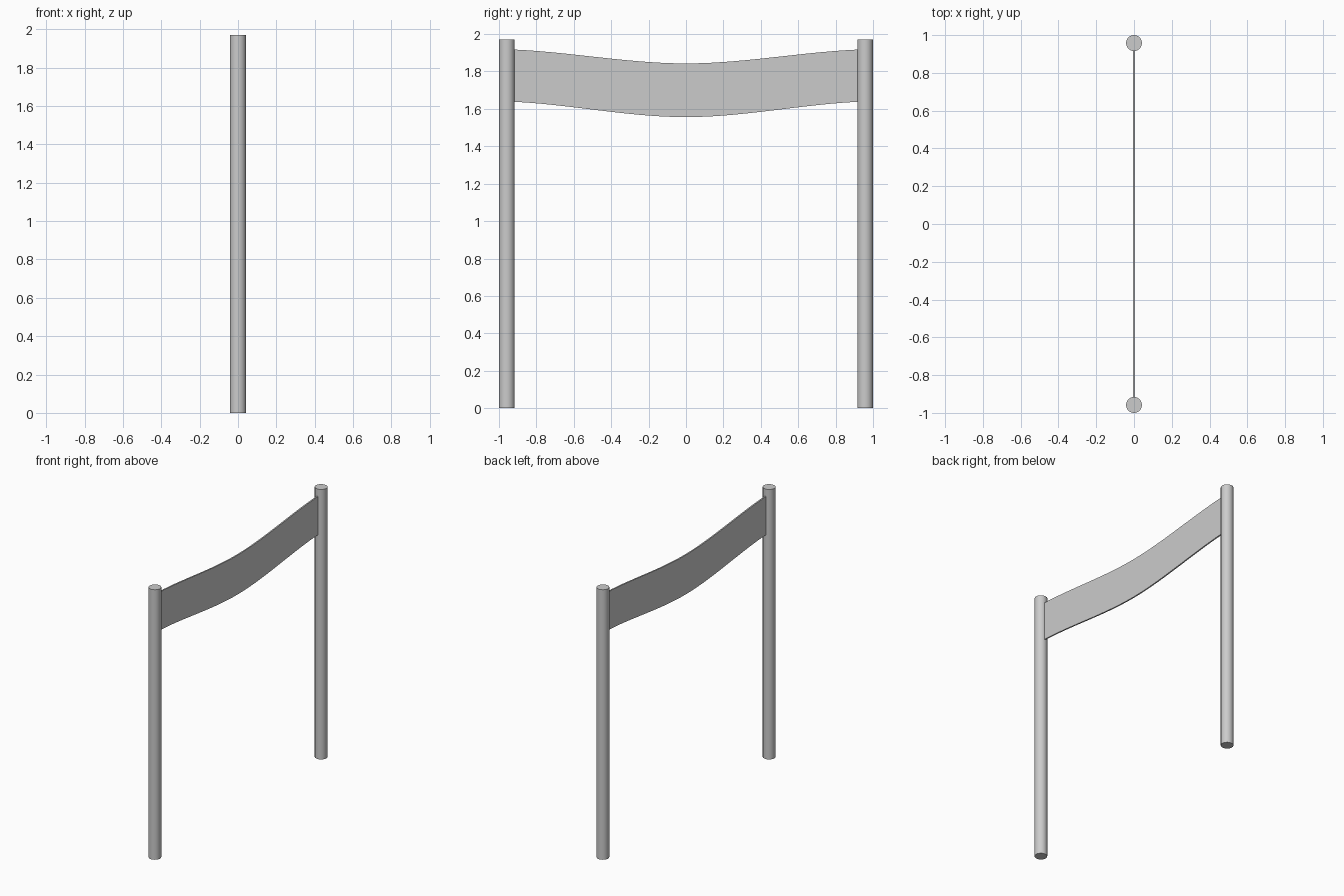
import bpy, bmesh

if "Cube" in bpy.data.objects:
    bpy.data.objects.remove(bpy.data.objects["Cube"])

R, POST_Y, POST_H = 0.042, 0.958, 1.97
END_Y, HALF_T = 0.918, 0.005
SEGS = 28


def smooth(obj):
    bpy.ops.object.select_all(action='DESELECT')
    obj.select_set(True)
    bpy.context.view_layer.objects.active = obj
    bpy.ops.object.shade_smooth_by_angle()


# Round posts at both ends
for name, side in (("front_post", -1), ("back_post", 1)):
    bpy.ops.mesh.primitive_cylinder_add(
        vertices=32, radius=R, depth=POST_H,
        location=(0, side * POST_Y, POST_H / 2))
    post = bpy.context.object
    post.name = name
    smooth(post)


# Sagging banner strung between the posts
def sag(y, low, high):
    t = abs(y) / END_Y
    rise = t * t * (3 - 2 * t) + 0.55 * (t ** 3 - t * t)
    return low + (high - low) * rise


bm = bmesh.new()
rings = []
for i in range(SEGS + 1):
    y = END_Y * (2 * i / SEGS - 1)
    top, bottom = sag(y, 1.843, 1.917), sag(y, 1.556, 1.638)
    rings.append([bm.verts.new((x, y, z)) for x, z in (
        (-HALF_T, bottom), (HALF_T, bottom), (HALF_T, top), (-HALF_T, top))])
for a, b in zip(rings, rings[1:]):
    for k in range(4):
        n = (k + 1) % 4
        bm.faces.new((a[k], a[n], b[n], b[k]))
bm.faces.new(rings[0])
bm.faces.new(rings[-1])
bmesh.ops.recalc_face_normals(bm, faces=bm.faces)
mesh = bpy.data.meshes.new("banner")
bm.to_mesh(mesh)
bm.free()
banner = bpy.data.objects.new("banner", mesh)
bpy.context.collection.objects.link(banner)
smooth(banner)
